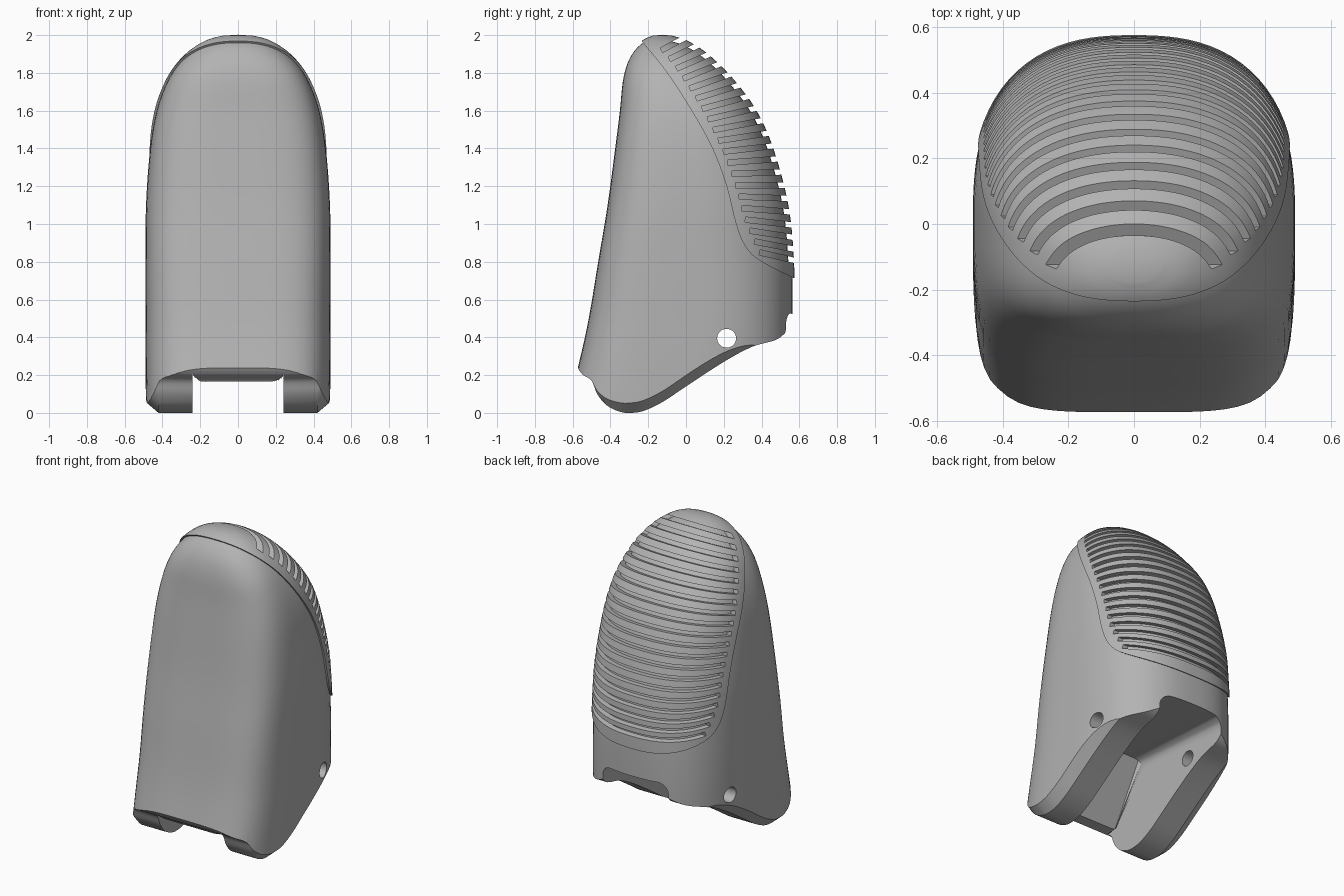
import bpy, bmesh, math
from mathutils import Vector

if "Cube" in bpy.data.objects:
    bpy.data.objects.remove(bpy.data.objects["Cube"])


def make_object(name, bm):
    bmesh.ops.recalc_face_normals(bm, faces=bm.faces[:])
    mesh = bpy.data.meshes.new(name)
    bm.to_mesh(mesh)
    bm.free()
    obj = bpy.data.objects.new(name, mesh)
    bpy.context.collection.objects.link(obj)
    return obj


def smooth(points, steps):
    """Smooth curve through tuples of any length."""
    pts = [Vector(p) for p in points]
    out = []
    for i in range(len(pts) - 1):
        a, b, c, d = pts[max(i - 1, 0)], pts[i], pts[i + 1], pts[min(i + 2, len(pts) - 1)]
        for k in range(steps):
            t = k / steps
            out.append(0.5 * (2 * b + (c - a) * t + (2 * a - 5 * b + 4 * c - d) * t * t
                              + (3 * b - a - 3 * c + d) * t ** 3))
    return out + [pts[-1]]


def prism(bm, profile, columns):
    """Side profile (y, z) carried across x; each column is (x, lift)."""
    rings = [[bm.verts.new((x, p[0], p[1] + lift)) for p in profile] for x, lift in columns]
    n = len(profile)
    for a, b in zip(rings, rings[1:]):
        for i in range(n):
            j = (i + 1) % n
            bm.faces.new((a[i], a[j], b[j], b[i]))
    bm.faces.new(rings[0])
    bm.faces.new(rings[-1])


def boolean(target, tool, operation):
    tool.hide_render = True
    mod = target.modifiers.new("cut", 'BOOLEAN')
    mod.operation, mod.object, mod.solver = operation, tool, 'EXACT'
    bpy.context.view_layer.objects.active = target
    bpy.ops.object.modifier_apply(modifier=mod.name)
    bpy.data.objects.remove(tool)


# Body sections: z, front, back, half width, centre y, front squareness, back squareness
SECTIONS = [
    (-0.1, -0.66, 0.55, 0.485, 0, 4.2, 2.6),
    (0.25, -0.57, 0.56, 0.49, 0, 4.2, 2.6),
    (0.5, -0.515, 0.563, 0.49, 0.02, 4.2, 2.6),
    (0.8, -0.465, 0.56, 0.49, 0.03, 4.2, 2.5),
    (1.1, -0.415, 0.53, 0.487, 0.04, 4, 2.4),
    (1.4, -0.375, 0.45, 0.465, 0.03, 3.8, 2.3),
    (1.6, -0.35, 0.36, 0.43, 0, 3.5, 2.3),
    (1.75, -0.335, 0.25, 0.375, -0.04, 3.2, 2.2),
    (1.85, -0.31, 0.155, 0.31, -0.08, 2.8, 2.2),
    (1.92, -0.27, 0.07, 0.235, -0.1, 2.5, 2.1),
    (1.965, -0.22, -0.01, 0.155, -0.12, 2.3, 2),
    (1.985, -0.175, -0.075, 0.08, -0.125, 2, 2),
]


def body_loft(name, offset, around=96):
    bm = bmesh.new()
    rings = []
    for z, front, back, half, yc, nf, nb in smooth(SECTIONS, 4):
        ring = []
        for i in range(around):
            a = 2 * math.pi * i / around
            c, s = math.cos(a), math.sin(a)
            n, depth = (nb, back - yc) if s > 0 else (nf, yc - front)
            r = (abs(c) ** n + abs(s) ** n) ** (-1 / n)
            ring.append(bm.verts.new((half * r * c, yc + depth * r * s, z)))
        rings.append(ring)
    for a, b in zip(rings, rings[1:]):
        for i in range(around):
            j = (i + 1) % around
            bm.faces.new((a[i], a[j], b[j], b[i]))
    bm.faces.new(rings[0])
    pole = bm.verts.new((0, -0.125, 1.99))
    for i in range(around):
        bm.faces.new((rings[-1][i], rings[-1][(i + 1) % around], pole))
    bmesh.ops.recalc_face_normals(bm, faces=bm.faces[:])
    bm.normal_update()
    moves = [(v, v.normal * offset) for v in bm.verts]
    for v, move in moves:
        v.co += move
    return make_object(name, bm)


body = body_loft("ribbed_shell", 0)

# Raised back panel, bounded by the side seam
SEAM = [(-0.31, 2.06), (-0.22, 1.95), (-0.1, 1.8), (0.03, 1.6), (0.14, 1.4), (0.215, 1.2),
        (0.265, 1.0), (0.315, 0.88), (0.4, 0.8), (0.6, 0.7)]
bm = bmesh.new()
prism(bm, [tuple(p) for p in smooth(SEAM, 4)] + [(0.8, 0.7), (0.8, 2.3), (-0.31, 2.3)],
      [(-0.8, 0), (0.8, 0)])
panel = body_loft("back_panel", 0.012)
boolean(panel, make_object("panel_region", bm), 'INTERSECT')
boolean(body, panel, 'UNION')

# Grooves: tilted slabs fanning out from the panel margin, only skin deep
STARTS = [(-0.13, 1.92), (-0.055, 1.83), (0.08, 1.62), (0.19, 1.4), (0.265, 1.2),
          (0.315, 1.02), (0.39, 0.85)]
path = smooth(STARTS, 12)
lengths = [0]
for a, b in zip(path, path[1:]):
    lengths.append(lengths[-1] + (b - a).length)
COUNT = 20
bm = bmesh.new()
for g in range(COUNT):
    t = g / (COUNT - 1)
    want = t * lengths[-1]
    k = next(i for i in range(1, len(path)) if lengths[i] >= want - 1e-6)
    f = (want - lengths[k - 1]) / (lengths[k] - lengths[k - 1])
    start = path[k - 1].lerp(path[k], f)
    angle = math.radians(28 - 41 * t)
    along = Vector((math.cos(angle), math.sin(angle)))
    across = Vector((-along.y, along.x)) * 0.014
    end = start + along * 0.9
    prism(bm, [start - across, end - across, end + across, start + across],
          [(-0.7, 0), (0.7, 0)])
grooves = make_object("grooves", bm)
boolean(grooves, body_loft("groove_floor", -0.018), 'DIFFERENCE')
boolean(body, grooves, 'DIFFERENCE')

# Underside outline with a chamfered outer rim
UNDER = [(-0.58, 0.25), (-0.55, 0.205), (-0.5, 0.17), (-0.47, 0.1), (-0.42, 0.04),
         (-0.35, 0.006), (-0.29, 0), (-0.22, 0.012), (-0.12, 0.06), (0, 0.14), (0.2, 0.27),
         (0.35, 0.35), (0.48, 0.388), (0.54, 0.44)]
bm = bmesh.new()
prism(bm, [(-0.9, 0.26)] + [tuple(p) for p in smooth(UNDER, 4)]
      + [(0.9, 0.5), (0.9, -0.4), (-0.9, -0.4)],
      [(-0.55, 0.11), (-0.42, 0), (0.42, 0), (0.55, 0.11)])
boolean(body, make_object("underside", bm), 'DIFFERENCE')

# Channel between the two legs, with rounded upper corners
bm = bmesh.new()
prism(bm, [(-0.9, -0.3), (-0.9, 0.165), (-0.42, 0.165), (-0.22, 0.57), (0.9, 0.505), (0.9, -0.3)],
      [(-0.24, 0), (0.24, 0)])
roof = [e for e in bm.edges if all(v.co.z > 0 for v in e.verts)
        and abs(e.verts[0].co.x - e.verts[1].co.x) < 0.01]
bmesh.ops.bevel(bm, geom=roof, offset=0.07, segments=5, profile=0.5, affect='EDGES')
boolean(body, make_object("channel", bm), 'DIFFERENCE')

# Pin hole through both legs
bm = bmesh.new()
circle = [(0.215 + 0.05 * math.cos(i * math.pi / 16), 0.395 + 0.05 * math.sin(i * math.pi / 16))
          for i in range(32)]
prism(bm, circle, [(-0.8, 0), (0.8, 0)])
boolean(body, make_object("pin_hole", bm), 'DIFFERENCE')

# Single grey finish
grey = bpy.data.materials.new("plain_grey")
grey.use_nodes = True
colour = (0.45, 0.45, 0.45, 1)
grey.diffuse_color = colour
grey.node_tree.nodes["Principled BSDF"].inputs["Base Color"].default_value = colour
body.data.materials.clear()
body.data.materials.append(grey)
for poly in body.data.polygons:
    poly.material_index = 0

bpy.ops.object.select_all(action='DESELECT')
body.select_set(True)
bpy.context.view_layer.objects.active = body
bpy.ops.object.shade_smooth_by_angle(angle=math.radians(30))
